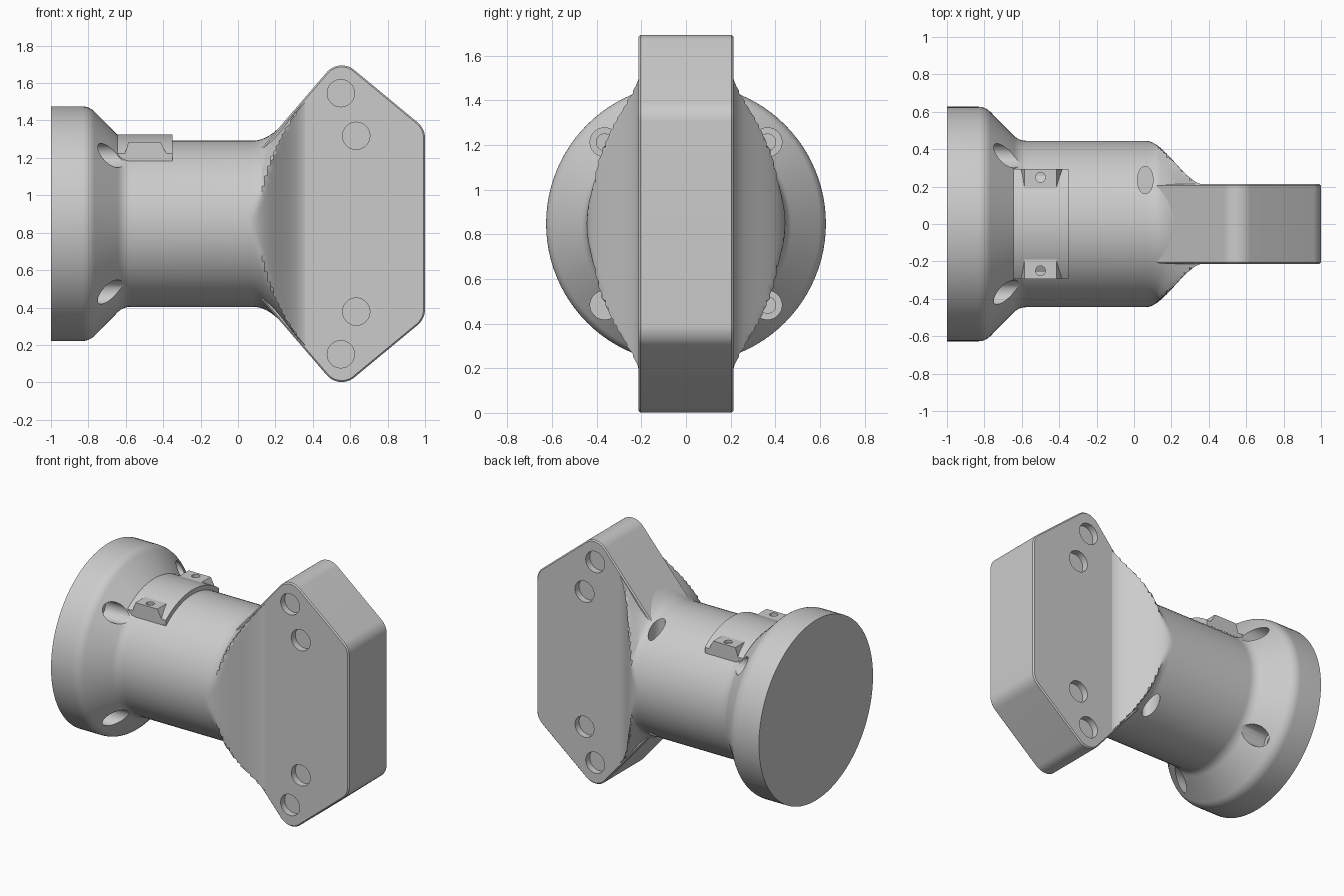
import bpy, bmesh, math
from mathutils import Vector, Matrix

CZ = 0.848        # height of the main axis
HALF = 0.213      # half thickness of the plate
SEG = 96
GREY = (0.6, 0.6, 0.6, 1)

if "Cube" in bpy.data.objects:
    bpy.data.objects.remove(bpy.data.objects["Cube"])

grey = bpy.data.materials.new("machined_grey")
grey.use_nodes = True
grey.diffuse_color = GREY
grey.node_tree.nodes["Principled BSDF"].inputs["Base Color"].default_value = GREY


def finish(bm, name):
    bmesh.ops.recalc_face_normals(bm, faces=bm.faces)
    mesh = bpy.data.meshes.new(name)
    bm.to_mesh(mesh)
    bm.free()
    mesh.materials.append(grey)
    obj = bpy.data.objects.new(name, mesh)
    bpy.context.collection.objects.link(obj)
    return obj


def activate(obj):
    bpy.ops.object.select_all(action='DESELECT')
    obj.select_set(True)
    bpy.context.view_layer.objects.active = obj


def smooth(obj, angle=28):
    activate(obj)
    bpy.ops.object.shade_smooth_by_angle(angle=math.radians(angle))


def cut(obj, cutter):
    activate(obj)
    mod = obj.modifiers.new("cut", 'BOOLEAN')
    mod.operation = 'DIFFERENCE'
    mod.solver = 'EXACT'
    mod.object = cutter
    bpy.ops.object.modifier_apply(modifier=mod.name)
    bpy.data.objects.remove(cutter)


def rod(start, end, radius, stretch=1.0):
    """Cylinder between two points, optionally stretched along its local y."""
    a, b = Vector(start), Vector(end)
    turn = (b - a).to_track_quat('Z', 'Y').to_matrix().to_4x4()
    bm = bmesh.new()
    bmesh.ops.create_cone(bm, cap_ends=True, segments=32, radius1=radius, radius2=radius,
                          depth=(b - a).length,
                          matrix=Matrix.Translation((a + b) / 2) @ turn
                          @ Matrix.Diagonal((1, stretch, 1, 1)))
    return finish(bm, "cutter")


def round_corner(p, c, n, radius, steps=8):
    """Points of an arc that rounds corner c between p and n."""
    p, c, n = Vector(p), Vector(c), Vector(n)
    u, v = (p - c).normalized(), (n - c).normalized()
    half = u.angle(v) / 2
    centre = c + (u + v).normalized() * radius / math.sin(half)
    start = c + u * radius / math.tan(half) - centre
    end = c + v * radius / math.tan(half) - centre
    return [centre + start.lerp(end, i / steps).normalized() * radius for i in range(steps + 1)]


def prism(points, direction, name):
    bm = bmesh.new()
    face = bm.faces.new([bm.verts.new(p) for p in points])
    out = bmesh.ops.extrude_face_region(bm, geom=[face])
    verts = [g for g in out["geom"] if isinstance(g, bmesh.types.BMVert)]
    bmesh.ops.translate(bm, verts=verts, vec=direction)
    if face.is_valid and len(face.link_loops if hasattr(face, "link_loops") else face.loops) == 0:
        bm.faces.remove(face)
    return finish(bm, name)


# Body: round flange and neck, flattening into the plate
corners = [(-1, 0.627), (-0.795, 0.627), (-0.615, 0.445), (0.05, 0.445)]
profile = [Vector(corners[0])]
for i in (1, 2):
    profile += round_corner(*corners[i - 1:i + 2], 0.09)
stations = [(x, r, 1.0, 1.0) for x, r in profile]
for i in range(25):
    x = 0.05 + 0.37 * i / 24
    t = min(max((x - 0.06) / 0.32, 0), 1)
    width = 0.445 - 0.235 * t * t * (3 - 2 * t)
    if x < 0.08:
        radius = 0.445
    elif x < 0.24:
        radius = 0.445 + 1.16 * (x - 0.08) ** 2 / 0.32
    else:
        radius = 0.445 + 1.16 * (x - 0.16)
    fullness = 1 + 0.6 * min(max((x - 0.13) / 0.2, 0), 1)
    stations.append((x, radius - 0.004 * t, width, fullness))

bm = bmesh.new()
rings = []
for x, radius, width, fullness in stations:
    ring = []
    for k in range(SEG):
        a = math.tau * k / SEG
        y = max(-width, min(width, radius * fullness * math.cos(a)))
        ring.append(bm.verts.new((x, y, CZ + radius * math.sin(a))))
    rings.append(ring)
for r0, r1 in zip(rings, rings[1:]):
    for k in range(SEG):
        m = (k + 1) % SEG
        bm.faces.new((r0[k], r0[m], r1[m], r1[k]))
bm.faces.new(rings[0])
bm.faces.new(rings[-1])
body = finish(bm, "body")

# Counterbored bolt holes in the flange
for sy in (-1, 1):
    for sz in (-1, 1):
        y, z = 0.365 * sy, CZ + 0.365 * sz
        cut(body, rod((-0.81, y, z), (-0.4, y, z), 0.065))
        cut(body, rod((-0.86, y, z), (-0.7, y, z), 0.037))

# Oval holes in the back of the neck, above and below
for sz in (-1, 1):
    cut(body, rod((0.06, 0.235, CZ + 0.2 * sz), (0.06, 0.235, CZ + 0.6 * sz), 0.042, 1.75))
smooth(body)

# Plate: rounded hexagonal slab with shallow round recesses
upper = [(0.1, 0.375), (0.542, 0.888), (1.0, 0.509)]
outline = [Vector(upper[0])]
outline += round_corner(upper[0], upper[1], upper[2], 0.105, 12)
outline += round_corner(upper[1], upper[2], (1.0, 0.0), 0.11)
outline += [Vector((p.x, -p.y)) for p in reversed(outline)]
plate = prism([(p.x, -HALF, CZ + p.y) for p in outline], (0, 2 * HALF, 0), "plate")
activate(plate)
bevel = plate.modifiers.new("edge", 'BEVEL')
bevel.width = 0.008
bevel.segments = 1
bevel.limit_method = 'ANGLE'
bevel.angle_limit = math.radians(60)
bpy.ops.object.modifier_apply(modifier=bevel.name)
for x, dz in ((0.55, 0.698), (0.632, 0.47)):
    for sz in (-1, 1):
        for sy in (-1, 1):
            z = CZ + dz * sz
            cut(plate, rod((x, sy * (HALF - 0.045), z), (x, sy * (HALF + 0.1), z), 0.073))
smooth(plate)

# Saddle: curved band over the neck
X0, X1, YS = -0.645, -0.35, 0.293
limit = math.asin(YS / 0.477)
arc = [limit * (i / 12 - 1) for i in range(25)]
band = [(X0, 0.477 * math.sin(a), CZ + 0.477 * math.cos(a)) for a in arc]
inner = math.asin(YS / 0.442)
band += [(X0, 0.44 * math.sin(-a * inner / limit), CZ + 0.44 * math.cos(a * inner / limit)) for a in arc]
smooth(prism(band, (X1 - X0, 0, 0), "saddle"))

# Saddle pads: tapered blocks with a small screw hole
for sy, side in ((-1, "front"), (1, "back")):
    y = sy * YS
    pad = prism([(-0.615, y, 1.19), (-0.585, y, 1.285), (-0.415, y, 1.285), (-0.365, y, 1.19)],
                (0, -sy * 0.11, 0), side + "_saddle_pad")
    cut(pad, rod((-0.5, sy * 0.25, 1.25), (-0.5, sy * 0.25, 1.4), 0.026))
    smooth(pad)
